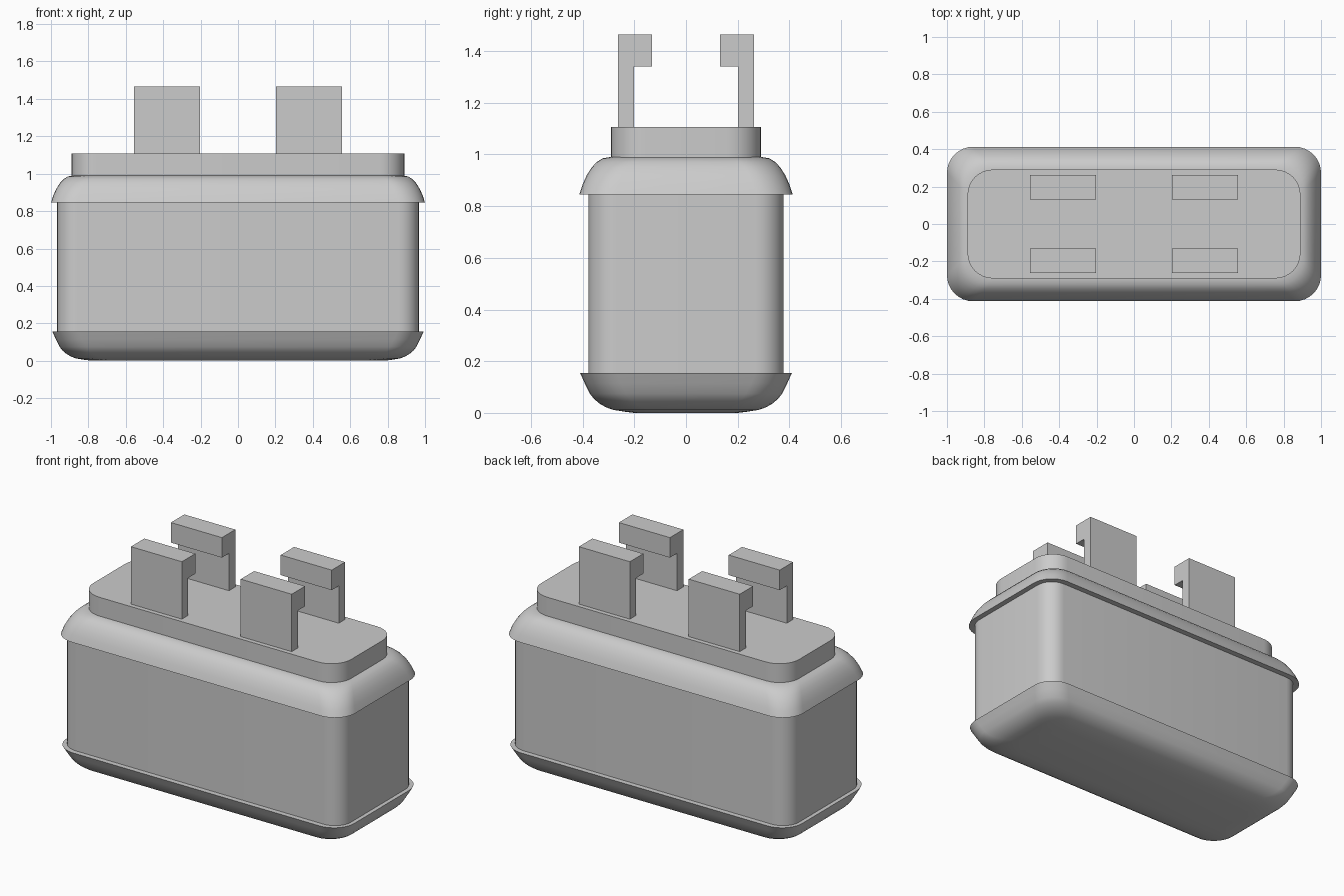
import bpy, bmesh
from math import pi, cos, sin, radians

if "Cube" in bpy.data.objects:
    bpy.data.objects.remove(bpy.data.objects["Cube"])

SEGS = 8  # segments per rounded corner


def finish(name, bm, smooth=True):
    bmesh.ops.recalc_face_normals(bm, faces=bm.faces)
    me = bpy.data.meshes.new(name)
    bm.to_mesh(me)
    bm.free()
    ob = bpy.data.objects.new(name, me)
    bpy.context.collection.objects.link(ob)
    if smooth:
        bpy.ops.object.select_all(action='DESELECT')
        ob.select_set(True)
        bpy.context.view_layer.objects.active = ob
        bpy.ops.object.shade_smooth_by_angle(angle=radians(35))
    return ob


def loft(name, sections):
    """Stack rounded rectangles given as (half_x, half_y, radius, z)."""
    bm = bmesh.new()
    rings = []
    for hx, hy, r, z in sections:
        ring = []
        for q, (sx, sy) in enumerate([(1, 1), (-1, 1), (-1, -1), (1, -1)]):
            for i in range(SEGS + 1):
                a = (q + i / SEGS) * pi / 2
                ring.append(bm.verts.new((sx * (hx - r) + r * cos(a),
                                          sy * (hy - r) + r * sin(a), z)))
        rings.append(ring)
    n = len(rings[0])
    for lo, hi in zip(rings, rings[1:]):
        for i in range(n):
            j = (i + 1) % n
            bm.faces.new((lo[i], lo[j], hi[j], hi[i]))
    bm.faces.new(rings[0])
    bm.faces.new(rings[-1])
    return finish(name, bm)


# Rounded base tray: (inset, height)
base = [(0.21, 0.0), (0.17, 0.005), (0.127, 0.012), (0.10, 0.022), (0.077, 0.035),
        (0.055, 0.053), (0.038, 0.074), (0.018, 0.115), (0.0, 0.155)]
loft("base", [(0.992 - d, 0.41 - d, 0.14, z) for d, z in base])

# Main body
loft("body", [(0.967, 0.378, 0.11, 0.15), (0.967, 0.378, 0.11, 0.85)])

# Domed lid
lid = [(0.0, 0.845), (0.013, 0.885), (0.029, 0.92), (0.048, 0.95),
       (0.068, 0.971), (0.09, 0.985), (0.118, 0.99)]
loft("lid", [(1.0 - d, 0.413 - d, 0.14, z) for d, z in lid])

# Raised plate on the lid
loft("top_plate", [(0.89, 0.291, 0.135, 0.985), (0.89, 0.291, 0.135, 1.107)])

# Four hooked clips facing the centre line
hook = [(0.263, 1.107), (0.263, 1.465), (0.131, 1.465),
        (0.131, 1.34), (0.201, 1.34), (0.201, 1.107)]
for side, sx in (("left", -1), ("right", 1)):
    for end, sy in (("front", -1), ("back", 1)):
        bm = bmesh.new()
        cx = sx * 0.379
        face = bm.faces.new([bm.verts.new((cx - 0.176, sy * y, z)) for y, z in hook])
        ext = bmesh.ops.extrude_face_region(bm, geom=[face], use_keep_orig=True)
        verts = [v for v in ext["geom"] if isinstance(v, bmesh.types.BMVert)]
        bmesh.ops.translate(bm, verts=verts, vec=(0.352, 0, 0))
        finish(f"clip_{end}_{side}", bm, smooth=False)
